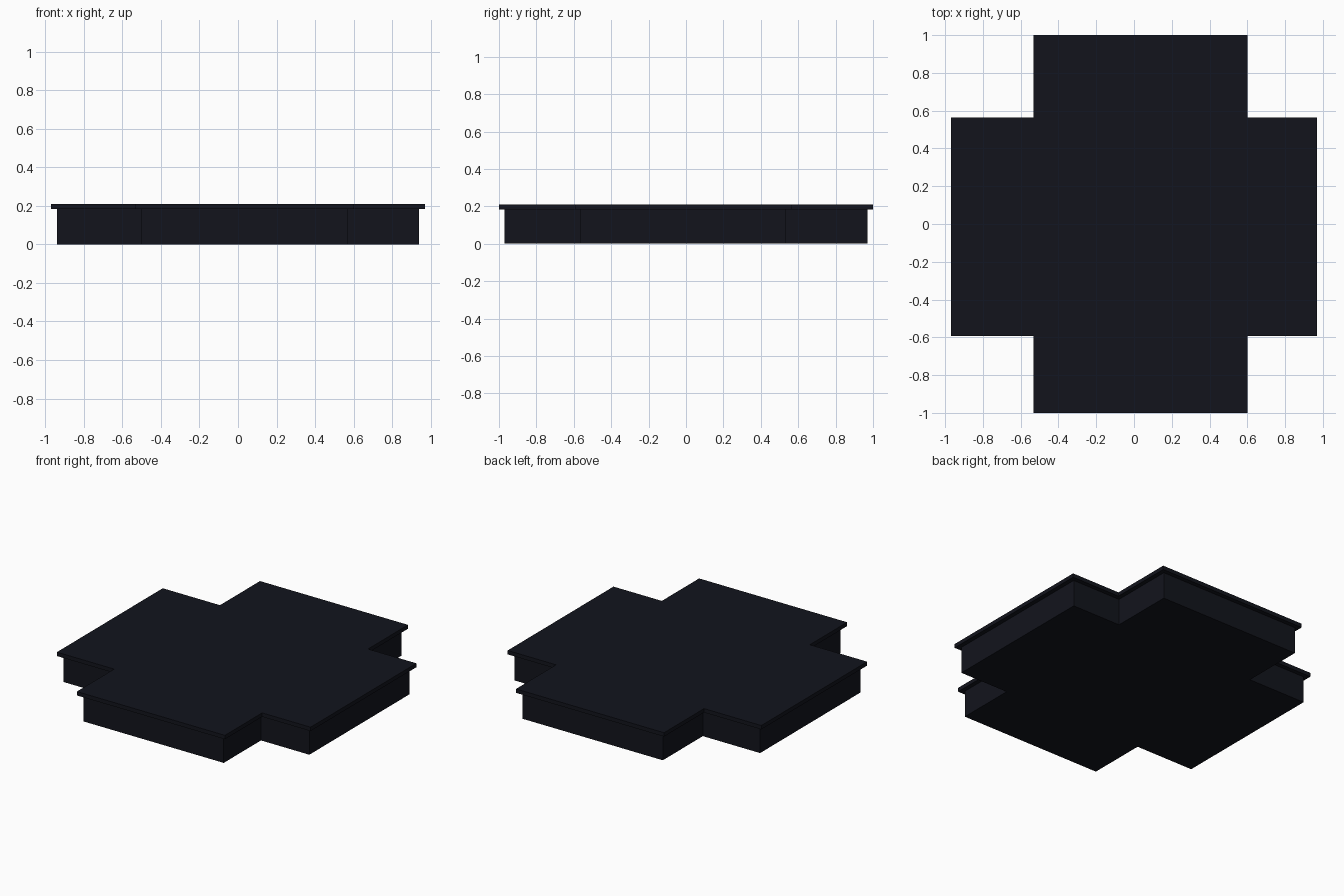
import bpy, bmesh

if "Cube" in bpy.data.objects:
    bpy.data.objects.remove(bpy.data.objects["Cube"])

navy = bpy.data.materials.new("dark_navy")
navy.diffuse_color = (0.006, 0.007, 0.012, 1)
navy.use_nodes = True
navy.node_tree.nodes["Principled BSDF"].inputs["Base Color"].default_value = navy.diffuse_color


def cross_prism(name, inset, z0, z1):
    """Plus-shaped slab; inset shrinks the outline evenly."""
    i = inset
    ox, oy = 0.97 - i, 1.0 - i            # arm ends
    xl, xr = -0.532 + i, 0.60 - i         # sides of the front/back arms
    yf, yb = -0.593 + i, 0.563 - i        # sides of the left/right arms
    outline = [(xl, -oy), (xr, -oy), (xr, yf), (ox, yf), (ox, yb), (xr, yb),
               (xr, oy), (xl, oy), (xl, yb), (-ox, yb), (-ox, yf), (xl, yf)]
    bm = bmesh.new()
    face = bm.faces.new([bm.verts.new((x, y, z0)) for x, y in outline])
    top = bmesh.ops.extrude_face_region(bm, geom=[face])["geom"]
    bmesh.ops.translate(bm, vec=(0, 0, z1 - z0),
                        verts=[g for g in top if isinstance(g, bmesh.types.BMVert)])
    bmesh.ops.recalc_face_normals(bm, faces=bm.faces)
    mesh = bpy.data.meshes.new(name)
    bm.to_mesh(mesh)
    bm.free()
    mesh.materials.append(navy)
    obj = bpy.data.objects.new(name, mesh)
    bpy.context.collection.objects.link(obj)
    return obj


# Plinth body and the overhanging top slab
cross_prism("plinth_body", 0.03, 0.0, 0.183)
cross_prism("top_slab", 0.0, 0.183, 0.21)
